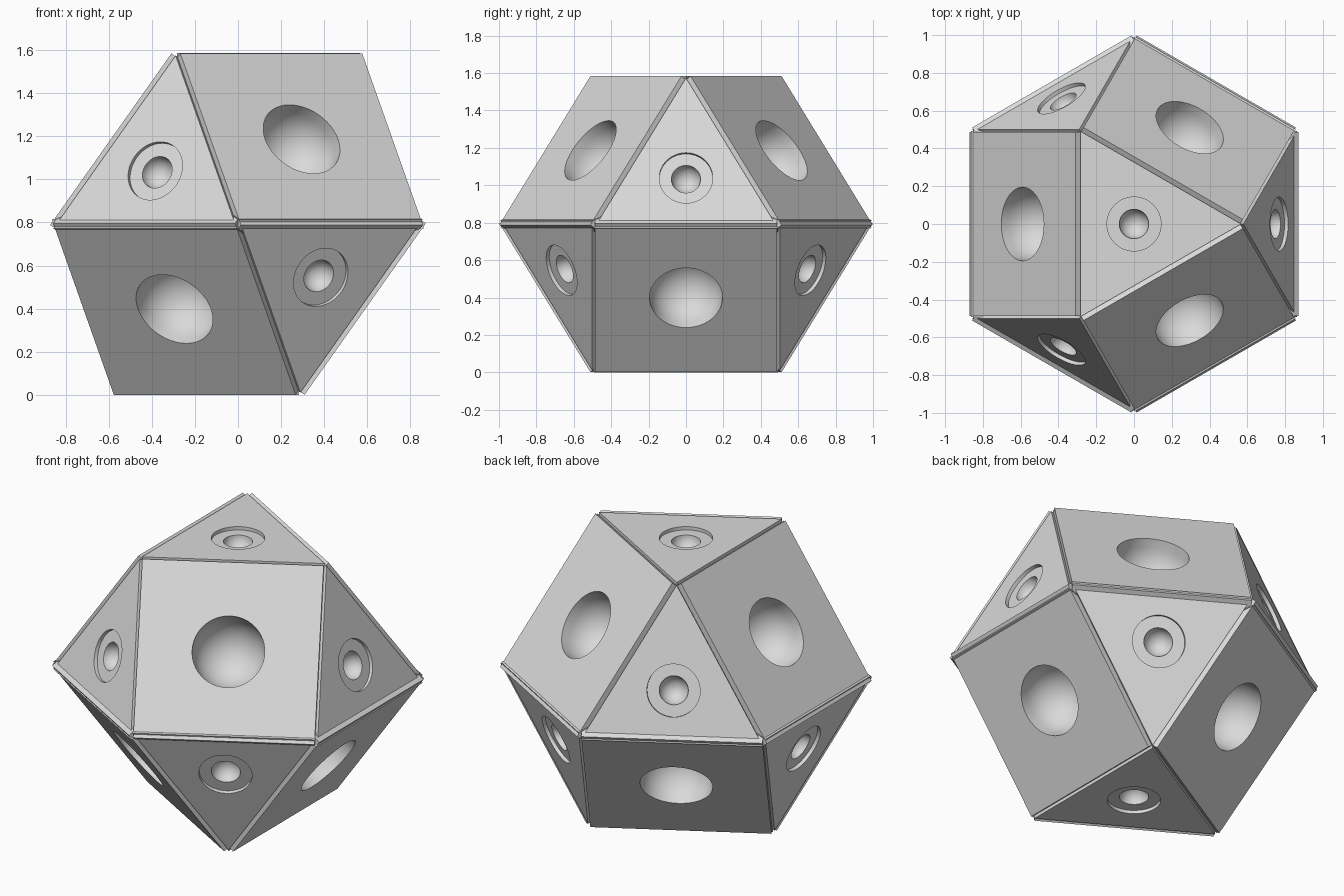
import bpy
import bmesh
from math import sin, cos, pi, radians, acos, sqrt
from mathutils import Matrix, Vector

cube = bpy.data.objects.get("Cube")
if cube:
    bpy.data.objects.remove(cube, do_unlink=True)

HALF_HEIGHT = 0.7925
SEGMENTS = 48
SKIRT = 0.09

# One plain grey for the whole solid
grey = bpy.data.materials.new("light_grey")
grey.use_nodes = True
colour = (0.7, 0.7, 0.7, 1)
grey.diffuse_color = colour
grey.node_tree.nodes["Principled BSDF"].inputs["Base Color"].default_value = colour


def ring(bm, radius, z, count, start=0.0):
    return [bm.verts.new((radius * cos(start + 2 * pi * i / count),
                          radius * sin(start + 2 * pi * i / count), z))
            for i in range(count)]


def bridge(bm, a, b, smooth):
    n = len(a)
    for i in range(n):
        f = bm.faces.new((a[i], a[(i + 1) % n], b[(i + 1) % n], b[i]))
        f.smooth = smooth


def bowl(radius, depth, steps=10):
    """Profile of a hemispherical hollow, from its rim to near its pole."""
    return [(radius * cos(pi / 2 * i / steps), depth + radius * sin(pi / 2 * i / steps))
            for i in range(steps)]


def panel_mesh(name, sides, circumradius, start, hole):
    """Flat polygon with side walls and a round hollow; hole = [(radius, depth)...]."""
    bm = bmesh.new()
    outer = ring(bm, circumradius, 0, sides, start)
    rim = ring(bm, hole[0][0], 0, SEGMENTS)
    edges = [bm.edges.new((loop[i], loop[(i + 1) % len(loop)]))
             for loop in (outer, rim) for i in range(len(loop))]
    bmesh.ops.triangle_fill(bm, use_beauty=True, edges=edges, normal=(0, 0, 1))
    face_plate = list(bm.faces)
    # side walls
    bridge(bm, outer, ring(bm, circumradius, -SKIRT, sides, start), False)
    # hollow
    last, last_depth = rim, 0.0
    for radius, depth in hole[1:]:
        nxt = ring(bm, radius, -depth, SEGMENTS)
        bridge(bm, last, nxt, depth != last_depth)
        last, last_depth = nxt, depth
    pole = bm.verts.new((0, 0, -last_depth - 0.002))
    for i in range(SEGMENTS):
        bm.faces.new((last[i], last[(i + 1) % SEGMENTS], pole)).smooth = True
    bmesh.ops.recalc_face_normals(bm, faces=bm.faces)
    if face_plate[0].normal.z < 0:
        bmesh.ops.reverse_faces(bm, faces=bm.faces)
    mesh = bpy.data.meshes.new(name)
    bm.to_mesh(mesh)
    bm.free()
    mesh.materials.append(grey)
    return mesh


# Square panel: deep round hollow.  Triangle panel: shallow counterbore and dimple.
square = panel_mesh("square_panel", 4, 0.487 * sqrt(2), pi / 4,
                    [(0.195, 0)] + bowl(0.195, 0.05))
triangle = panel_mesh("triangle_panel", 3, 0.567, pi / 2,
                      [(0.143, 0), (0.143, 0.02)] + bowl(0.078, 0.02))


def place(name, mesh, radius, height, tilt, azimuth, flip):
    """Put a panel at a radius and height from the centre, facing along tilt and azimuth."""
    out = Vector((cos(azimuth), sin(azimuth), 0))
    normal = out * sin(tilt) + Vector((0, 0, cos(tilt)))
    up = Vector((0, 0, sin(tilt))) - out * cos(tilt)
    matrix = Matrix((up.cross(normal), up, normal)).transposed().to_4x4()
    matrix.translation = out * radius + Vector((0, 0, height))
    if flip:
        matrix = Matrix.Rotation(pi, 4, 'Y') @ matrix
    obj = bpy.data.objects.new(name, mesh)
    obj.matrix_world = Matrix.Translation((0, 0, HALF_HEIGHT)) @ matrix
    bpy.context.collection.objects.link(obj)


# Two half shells, the lower one turned over
square_tilt = acos(1 / sqrt(3))
triangle_tilt = acos(1 / 3)
for half, flip in (("upper", False), ("lower", True)):
    place(half + "_end_triangle", triangle, 0, HALF_HEIGHT, 0, pi, flip)
    for i in range(3):
        turn = radians(120 * i)
        place(f"{half}_square_panel_{i + 1}", square, 0.590, 0.394,
              square_tilt, pi + turn, flip)
        place(f"{half}_triangle_panel_{i + 1}", triangle, 0.768, 0.247,
              triangle_tilt, turn, flip)
